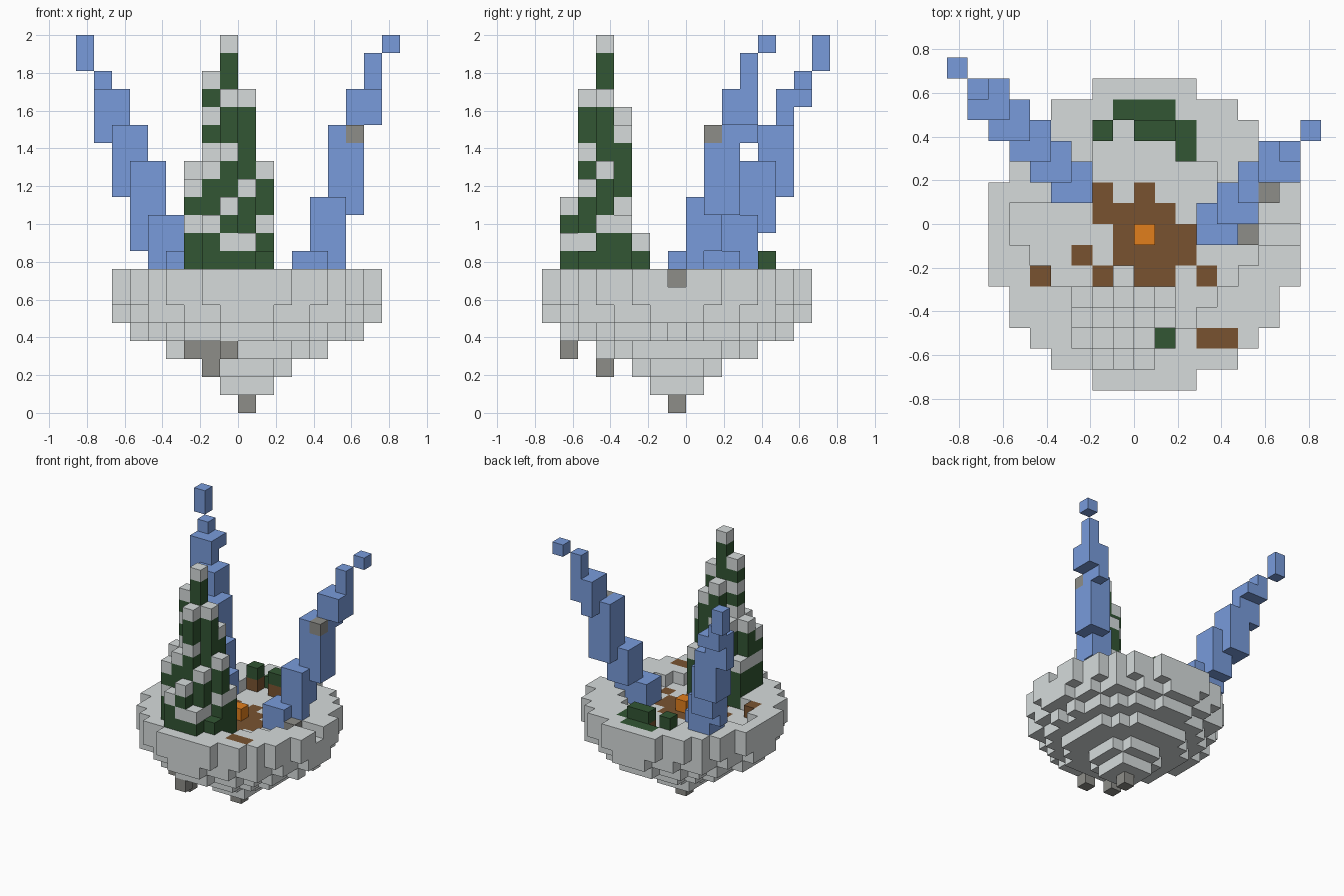
import bpy
import bmesh
from mathutils import Vector

cube = bpy.data.objects.get("Cube")
if cube:
    bpy.data.objects.remove(cube, do_unlink=True)

S = 2 / 21  # edge of one block


def material(name, rgb):
    m = bpy.data.materials.new(name)
    m.use_nodes = True
    m.diffuse_color = (*rgb, 1)
    m.node_tree.nodes["Principled BSDF"].inputs["Base Color"].default_value = (*rgb, 1)
    return m


MATS = {
    "snow": material("snow grey", (0.67, 0.71, 0.71)),
    "stone": material("dark stone", (0.27, 0.27, 0.25)),
    "ice": material("ice blue", (0.19, 0.33, 0.71)),
    "soil": material("soil brown", (0.19, 0.086, 0.03)),
    "fire": material("fire orange", (0.75, 0.21, 0.012)),
    "leaf": material("pine green", (0.032, 0.092, 0.033)),
}
NAMES = list(MATS)

parts = {n: {} for n in ("island", "pine_tree", "bushes", "fire_block",
                         "left_ice_spire", "right_ice_spire")}

# Floating island: stacked discs, block radius squared per layer from the tip up
island = parts["island"]
for k, r2 in enumerate((0, 2, 5, 20, 38, 50, 53, 53)):
    for x in range(-7, 8):
        for y in range(-7, 8):
            if x * x + y * y <= r2:
                island[x, y, k] = "snow"
del island[6, 0, 4]

# Shallow round hollow, one block deep, inside a raised rim
hollow = {(-6, 0), (-6, 1)}
for x in range(-5, 6):
    for y in range(-5, 6):
        near, far = sorted((abs(x), abs(y)))
        if x * x + y * y <= 20 or (far == 5 and near <= 1):
            hollow.add((x, y))
for x, y in hollow:
    del island[x, y, 7]

# Bare soil on the hollow floor, around one glowing block
floor_soil = {2: (-2, 0), 1: range(-2, 2), 0: range(-1, 3), -1: (-3, -1, 0, 1, 2),
              -2: (-2, 0, 1, 3)}
for y, xs in floor_soil.items():
    for x in xs:
        island[x, y, 6] = "soil"
parts["fire_block"][0, 0, 7] = "fire"

# Soil, grass and stone on the rim
for x, y in ((-5, -2), (3, -5), (4, -5)):
    island[x, y, 7] = "soil"
for x, y in ((-1, 6), (0, 6), (1, 6), (2, 5), (2, 4)):
    island[x, y, 7] = "leaf"
for x in (6, 7):
    del island[x, 0, 7]
island[5, 0, 7] = "stone"

# Hanging stones below
for c in ((0, 0, 0), (-1, -6, 3), (-2, -4, 2), (-2, -4, 3), (-3, -4, 3)):
    island[c] = "stone"

# Bushes on soil
for x in (-2, 0, 1):
    island[x, 5, 7] = "soil"
    parts["bushes"][x, 5, 8] = "leaf"

# Pine: columns around the trunk as (top block, spacing of the snow below it)
columns = {
    (-1, -4): (20, 7), (-2, -4): (18, 2), (0, -4): (17, 5), (-3, -4): (13, 3),
    (1, -4): (13, 3), (-1, -5): (17, 3), (-2, -5): (13, 3), (0, -5): (12, 3),
    (-3, -5): (12, 2), (1, -5): (8, 3), (-1, -6): (11, 2), (-2, -6): (10, 3),
    (0, -6): (9, 3), (-1, -3): (16, 3), (0, -3): (15, 4), (-2, -3): (13, 3),
    (1, -3): (10, 3), (-3, -3): (10, 3), (-1, -2): (9, 3),
}
for (x, y), (top, gap) in columns.items():
    for k in range(8, top + 1):
        snowy = k > 8 and (top - k) % gap == 0
        parts["pine_tree"][x, y, k] = "snow" if snowy else "leaf"


# Ice spires: diagonal bands of columns, leaning outward to a loose tip
def spire(part, tip, side, tops, bottoms_x, bottoms_y):
    for a in range(len(tops)):
        for b in range(len(tops)):
            if abs(a - b) > 1 or (a != b and 0 in (a, b)):
                continue
            low = max(bottoms_x[a], bottoms_y[b])
            for k in range(low, min(tops[a], tops[b]) + 1):
                parts[part][tip[0] - side * a, tip[1] - b, k] = "ice"


spire("right_ice_spire", (-9, 8), -1, (20, 18, 17, 15, 13, 10, 8),
      (19, 15, 12, 9, 8, 8, 8), (19, 17, 12, 10, 8, 8, 8))
spire("left_ice_spire", (8, 5), 1, (20, 19, 17, 15, 11, 8),
      (20, 16, 11, 8, 8, 8), (20, 15, 11, 9, 8, 8))
parts["left_ice_spire"][6, 2, 15] = "stone"

# Carry the tree and spires down to the hollow floor
for name in ("pine_tree", "left_ice_spire", "right_ice_spire"):
    for x, y in hollow:
        if (x, y, 8) in parts[name]:
            parts[name][x, y, 7] = parts[name][x, y, 8]

solid = set().union(*parts.values())


# Turn each part's blocks into a mesh holding only the exposed faces
def build(name, cells):
    bm = bmesh.new()
    for (x, y, k), colour in cells.items():
        centre = Vector(((x + 0.5) * S, (y - 0.5) * S, (k + 0.5) * S))
        verts = bmesh.ops.create_cube(bm, size=S)["verts"]
        bmesh.ops.translate(bm, verts=verts, vec=centre)
        hidden = []
        for f in {f for v in verts for f in v.link_faces}:
            n = (f.calc_center_median() - centre) / (S / 2)
            f.material_index = NAMES.index(colour)
            if (x + round(n.x), y + round(n.y), k + round(n.z)) in solid:
                hidden.append(f)
        bmesh.ops.delete(bm, geom=hidden, context="FACES")
    mesh = bpy.data.meshes.new(name)
    bm.to_mesh(mesh)
    bm.free()
    for m in MATS.values():
        mesh.materials.append(m)
    bpy.context.collection.objects.link(bpy.data.objects.new(name, mesh))


for part_name, part_cells in parts.items():
    build(part_name, part_cells)
